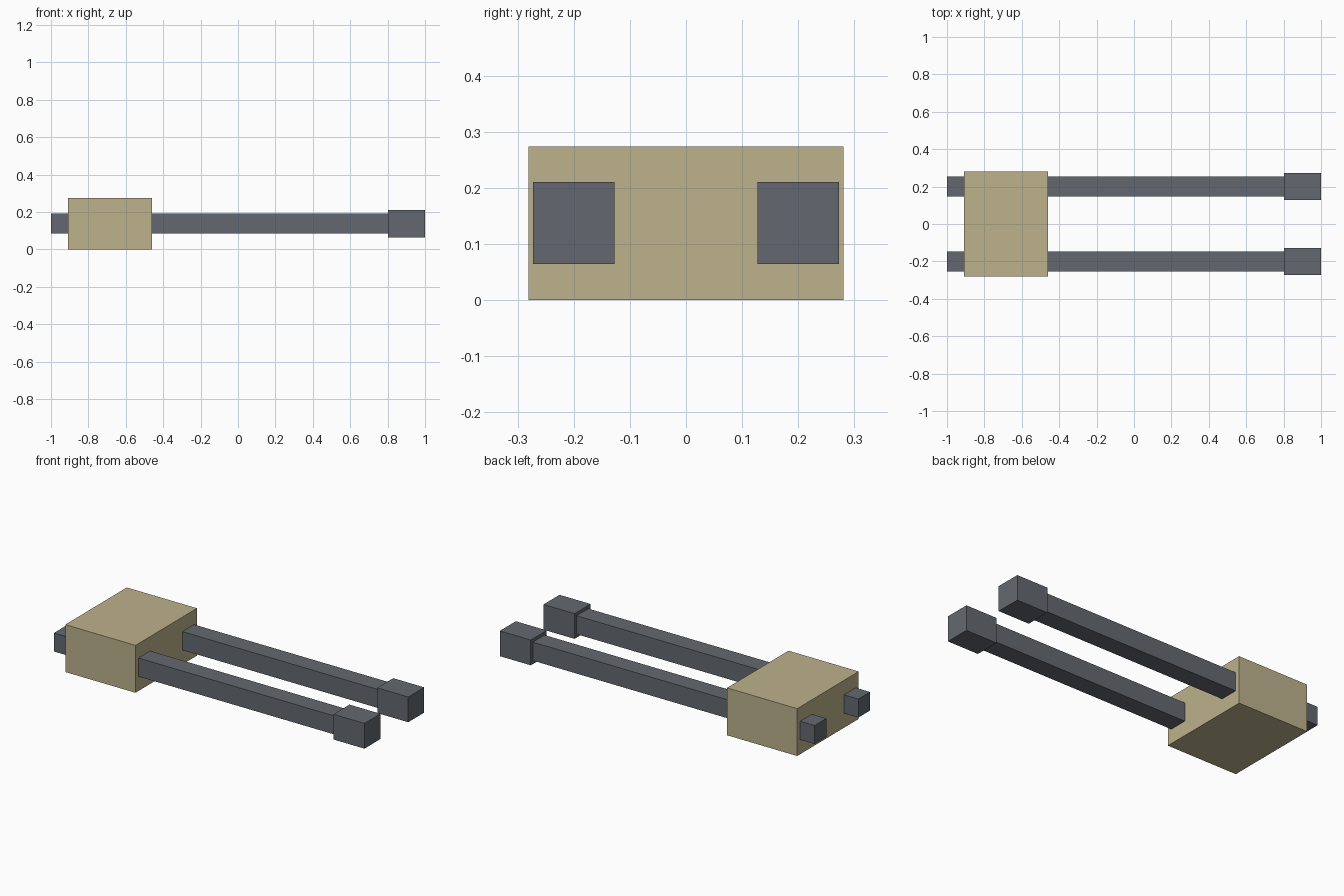
import bpy

if "Cube" in bpy.data.objects:
    bpy.data.objects.remove(bpy.data.objects["Cube"])


def material(name, rgb):
    m = bpy.data.materials.new(name)
    m.diffuse_color = (*rgb, 1.0)
    m.use_nodes = True
    m.node_tree.nodes["Principled BSDF"].inputs["Base Color"].default_value = m.diffuse_color
    return m


tan = material("tan", (0.51, 0.445, 0.265))
grey = material("slate_grey", (0.127, 0.141, 0.16))


def box(name, mat, x0, x1, y, z, width, height):
    """Box spanning x0..x1, centred on y and z."""
    bpy.ops.mesh.primitive_cube_add(size=1, location=((x0 + x1) / 2, y, z))
    ob = bpy.context.object
    ob.name = name
    ob.scale = (x1 - x0, width, height)
    bpy.ops.object.transform_apply(location=False, rotation=False, scale=True)
    ob.data.materials.append(mat)
    return ob


AXIS_Z = 0.137

# Housing block
box("housing", tan, -0.908, -0.459, 0, AXIS_Z, 0.562, 0.274)

# Twin barrels running through the housing, each with a wider muzzle
for side, y in (("front", -0.2), ("back", 0.2)):
    box(side + "_barrel", grey, -1.0, 0.802, y, AXIS_Z, 0.107, 0.107)
    box(side + "_muzzle", grey, 0.802, 1.0, y, AXIS_Z, 0.146, 0.146)
